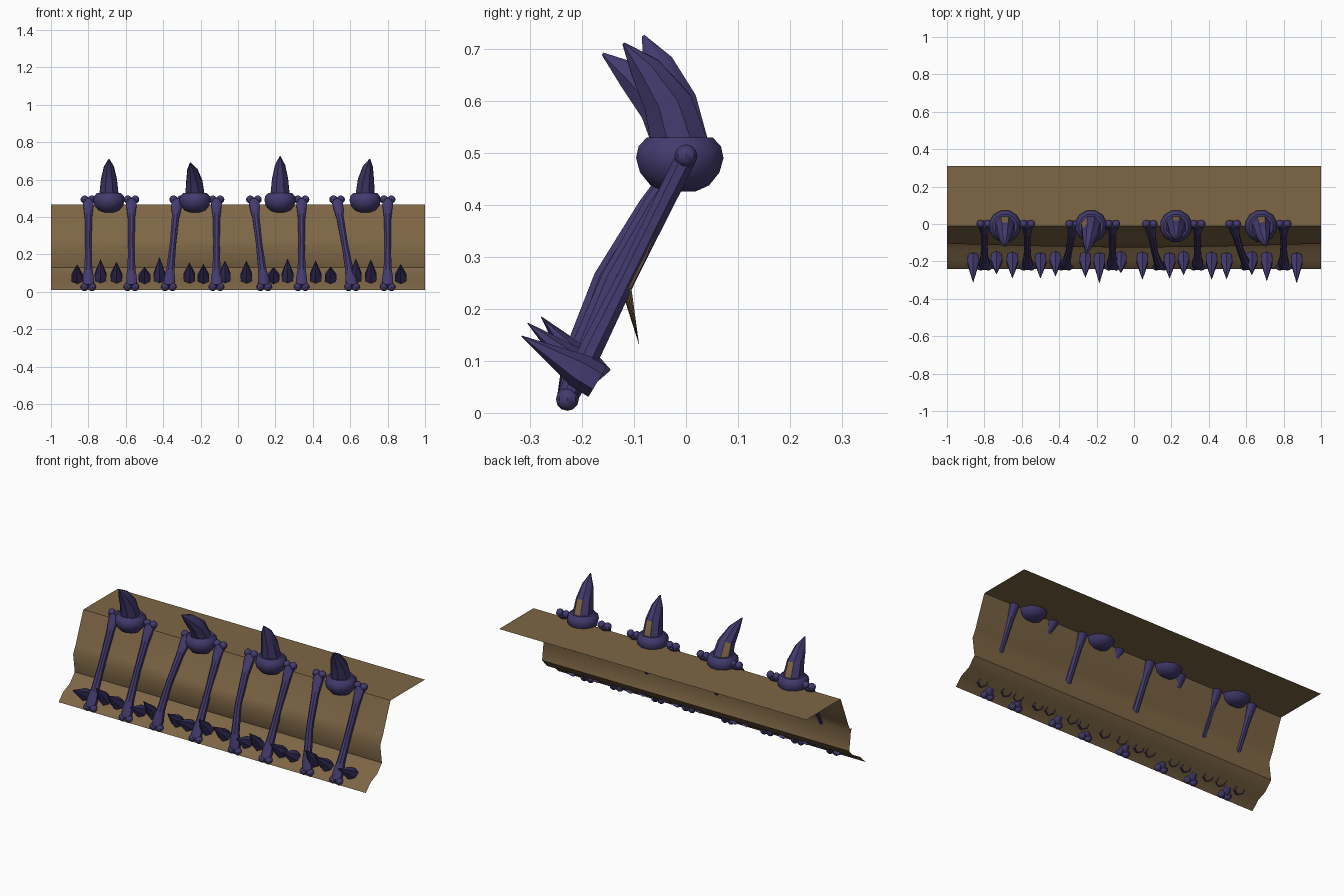
import bpy, bmesh, math
from mathutils import Vector

if "Cube" in bpy.data.objects:
    bpy.data.objects.remove(bpy.data.objects["Cube"])


def material(name, col):
    m = bpy.data.materials.new(name)
    m.diffuse_color = (*col, 1)
    m.use_nodes = True
    m.node_tree.nodes["Principled BSDF"].inputs["Base Color"].default_value = m.diffuse_color
    return m


PURPLE = material("dark purple bone", (0.056, 0.043, 0.155))
BROWN = material("brown hide", (0.205, 0.132, 0.06))


def finish(bm, name, mats, angle=40):
    bmesh.ops.recalc_face_normals(bm, faces=bm.faces)
    me = bpy.data.meshes.new(name)
    bm.to_mesh(me)
    bm.free()
    for m in mats:
        me.materials.append(m)
    ob = bpy.data.objects.new(name, me)
    bpy.context.collection.objects.link(ob)
    bpy.context.view_layer.objects.active = ob
    ob.select_set(True)
    bpy.ops.object.shade_smooth_by_angle(angle=math.radians(angle))
    ob.select_set(False)
    return ob


def loft(bm, path, sides, cap_start=True, cap_end=True, patch=None):
    """path: list of (centre, axis, half width in x, half depth); patch(ring, side) -> recolour"""
    rings = []
    for c, axis, rx, rd in path:
        c, axis = Vector(c), Vector(axis).normalized()
        u = Vector((1, 0, 0))
        u = (u - axis * u.dot(axis)).normalized()
        v = axis.cross(u)
        rings.append([bm.verts.new(c + u * rx * math.cos(t) + v * rd * math.sin(t))
                      for t in (2 * math.pi * (i + .5) / sides for i in range(sides))])
    for k, (a, b) in enumerate(zip(rings, rings[1:])):
        for i in range(sides):
            j = (i + 1) % sides
            f = bm.faces.new((a[i], a[j], b[j], b[i]))
            if patch and patch(k, i):
                f.material_index = 1
    if cap_start:
        bm.faces.new(rings[0][::-1])
    if cap_end:
        bm.faces.new(rings[-1])


# hide sheet: one wavy profile swept along x
PROFILE = [(-.24, .01), (-.195, .055), (-.135, .08), (-.09, .13), (-.105, .24),
           (-.08, .29), (-.045, .38), (-.01, .467), (.31, .467)]
bm = bmesh.new()
cols = []
N = 12
for i in range(N + 1):
    x = -1 + 2 * i / N
    wave = 0.02 * math.cos(x * math.pi / 2)
    cols.append([bm.verts.new((x, y - (wave if k in (4, 5) else 0), z))
                 for k, (y, z) in enumerate(PROFILE)])
for a, b in zip(cols, cols[1:]):
    for k in range(len(PROFILE) - 1):
        bm.faces.new((a[k], b[k], b[k + 1], a[k + 1]))
finish(bm, "hide_sheet", [BROWN], 50)

# rib bones: shaft with flared, two-lobed ends (top x, bottom x, forward bend)
BONES = [(-.80, -.80, .0), (-.57, -.57, .01), (-.325, -.37, .03), (-.115, -.115, .0),
         (.085, .14, .045), (.34, .34, .0), (.53, .61, .03), (.80, .80, .0)]
for n, (xt, xb, bend) in enumerate(BONES):
    bm = bmesh.new()
    top, bot = Vector((xt, 0, .49)), Vector((xb, -.228, .03))
    axis = top - bot
    path = []
    for t, rx, rd in [(0, .030, .022), (.08, .032, .024), (.2, .023, .024), (.5, .018, .02),
                      (.8, .021, .021), (.93, .029, .022), (1, .032, .022)]:
        c = bot + axis * t + Vector((0, -bend * math.sin(math.pi * t), 0))
        path.append((c, axis, rx, rd))
    loft(bm, path, 8)
    for end, s in ((top, 1), (bot, -1)):
        for dx in (-.02, .02):
            r = bmesh.ops.create_uvsphere(bm, u_segments=8, v_segments=6, radius=.022)
            bmesh.ops.translate(bm, verts=r["verts"], vec=end + Vector((dx, 0, .004 * s)))
    finish(bm, f"rib_bone_{n + 1}", [PURPLE])

# horns: rounded socket and a curved, pointed horn with a bare patch behind
# (x, tip offset x, tip y, tip z)
HORNS = [(-.69, .0, -.12, .71), (-.23, -.025, -.16, .69), (.225, .0, -.082, .725), (.68, .025, -.12, .71)]
for n, (x, tx, ty, tz) in enumerate(HORNS):
    bm = bmesh.new()
    cy = -.012
    up = (0, 0, 1)
    loft(bm, [((x, cy, z), up, r, r) for z, r in
              [(.425, .03), (.437, .058), (.462, .079), (.49, .087), (.512, .082), (.529, .066)]], 12)
    finish(bm, f"horn_socket_{n + 1}", [PURPLE])
    bm = bmesh.new()
    path = []
    base, tip = Vector((x, cy, .52)), Vector((x + tx, ty, tz))
    for t, r in [(0, .060), (.4, .050), (.75, .032), (1, .003)]:
        c = base.lerp(tip, t)
        c.x = x + tx * t * t
        c.y = cy + (ty - cy) * t ** 1.7
        path.append((c, (tx * t, (ty - cy) * t * 1.4, tz - .52), r * .93, r))
    # with x as first axis, side 2 of 8 faces +y
    loft(bm, path, 8, patch=lambda k, i, n=n: k == 0 and i == (1 if n != 1 else 2))
    finish(bm, f"horn_{n + 1}", [PURPLE, BROWN])

# lower teeth: open-based hexagonal spikes leaning forward and up (x, length)
TEETH = [(-.86, .165), (-.735, .15), (-.65, .155), (-.5, .14), (-.42, .165), (-.26, .15),
         (-.185, .17), (-.07, .14), (.045, .165), (.19, .14), (.265, .155), (.415, .165),
         (.495, .145), (.63, .155), (.71, .175), (.87, .17)]
bm = bmesh.new()
for n, (x, length) in enumerate(TEETH):
    a = math.radians(40 + 9 * ((n * 5) % 3 - 1))
    d = Vector((0, -math.cos(a), math.sin(a)))
    base = Vector((x, -.17, .06))
    loft(bm, [(base, d, .030, .034), (base + d * .04, d, .036, .034),
              (base + d * length, d, .001, .001)], 6, cap_start=False)
finish(bm, "lower_teeth", [PURPLE], 30)
